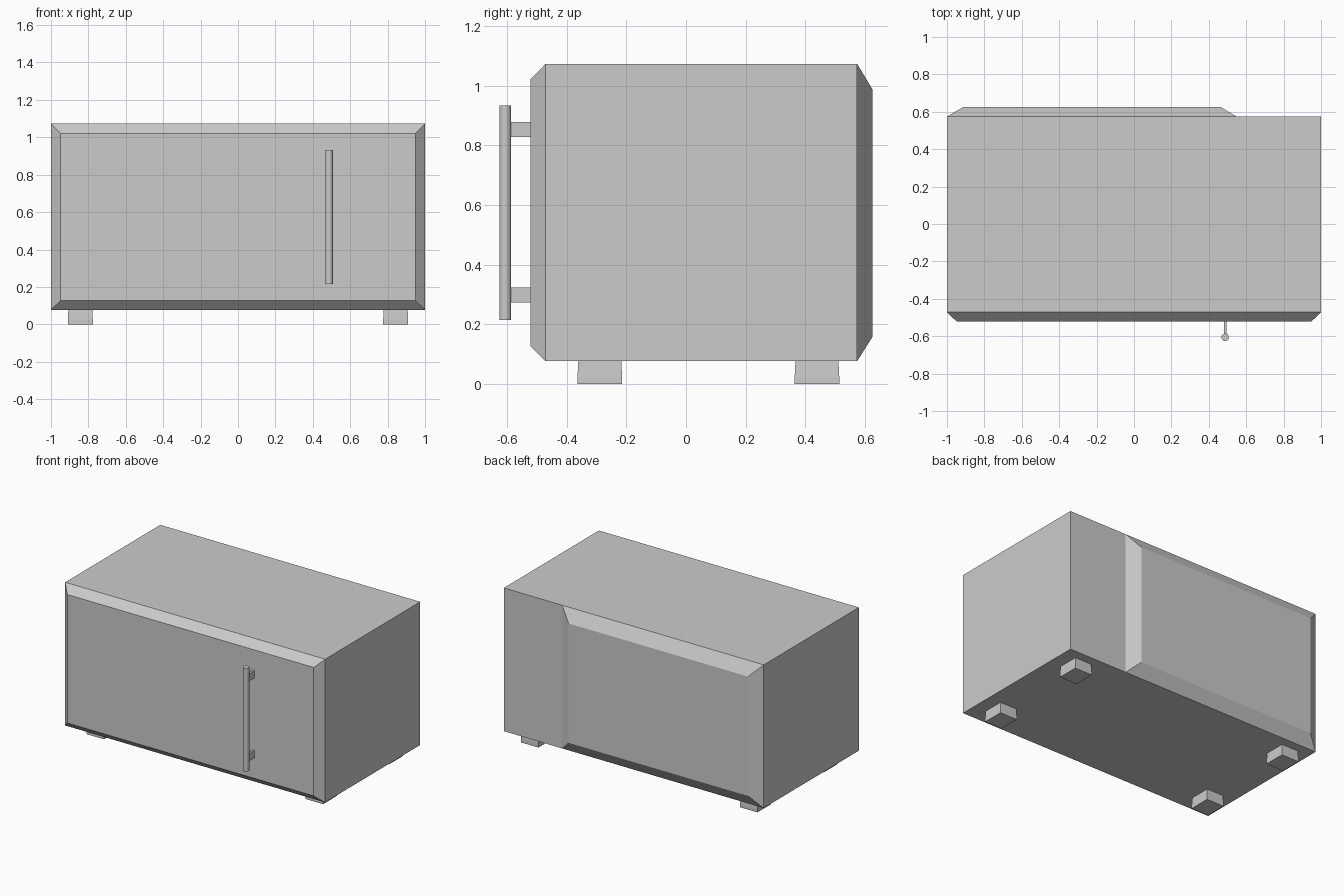
import bpy, bmesh

if "Cube" in bpy.data.objects:
    bpy.data.objects.remove(bpy.data.objects["Cube"])


def finish(bm, name):
    bmesh.ops.recalc_face_normals(bm, faces=bm.faces[:])
    mesh = bpy.data.meshes.new(name)
    bm.to_mesh(mesh)
    bm.free()
    obj = bpy.data.objects.new(name, mesh)
    bpy.context.collection.objects.link(obj)
    return obj


def box(bm, x0, x1, y0, y1, z0, z1):
    verts = bmesh.ops.create_cube(bm, size=1)["verts"]
    for v in verts:
        v.co = (x1 if v.co.x > 0 else x0, y1 if v.co.y > 0 else y0, z1 if v.co.z > 0 else z0)
    return verts


def raise_panel(bm, face, y, x0, x1, z0, z1):
    """Extrude a wall face into a panel with sloped borders."""
    c = face.calc_center_median()
    new = bmesh.ops.extrude_discrete_faces(bm, faces=[face])["faces"][0]
    for v in new.verts:
        v.co = (x1 if v.co.x > c.x else x0, y, z1 if v.co.z > c.z else z0)


# Cabinet with chamfered door front and raised back housing
bm = bmesh.new()
box(bm, -1, 1, -0.471, 0.574, 0.077, 1.073)
bm.normal_update()
front = next(f for f in bm.faces if f.normal.y < -0.9)
back = next(f for f in bm.faces if f.normal.y > 0.9)
raise_panel(bm, front, -0.522, -0.948, 0.948, 0.128, 1.021)
bmesh.ops.bisect_plane(bm, geom=[back, *back.edges, *back.verts],
                       plane_co=(0.55, 0, 0), plane_no=(1, 0, 0))
bm.normal_update()
housing = next(f for f in bm.faces if f.normal.y > 0.9 and f.calc_center_median().x < 0)
raise_panel(bm, housing, 0.625, -0.914, 0.465, 0.158, 0.988)
finish(bm, "cabinet")

# Door handle rod
bpy.ops.mesh.primitive_cylinder_add(vertices=24, radius=0.02, depth=0.718,
                                    location=(0.487, -0.606, 0.574))
bpy.context.object.name = "handle_rod"
bpy.ops.object.shade_smooth_by_angle()

# Handle brackets
bm = bmesh.new()
for z in (0.298, 0.853):
    box(bm, 0.480, 0.494, -0.60, -0.522, z - 0.025, z + 0.025)
finish(bm, "handle_brackets")

# Four feet, straight at the bottom and slightly narrower towards the cabinet
for side, x in (("left", -0.843), ("right", 0.843)):
    for end, y in (("front", -0.289), ("back", 0.439)):
        bm = bmesh.new()
        box(bm, x - 0.067, x + 0.067, y - 0.075, y + 0.075, 0, 0.022)
        bm.normal_update()
        top = next(f for f in bm.faces if f.normal.z > 0.9)
        top = bmesh.ops.extrude_discrete_faces(bm, faces=[top])["faces"][0]
        for v in top.verts:
            v.co = (x + (v.co.x - x) * 0.95, y + (v.co.y - y) * 0.96, 0.078)
        finish(bm, f"{end}_{side}_foot")
